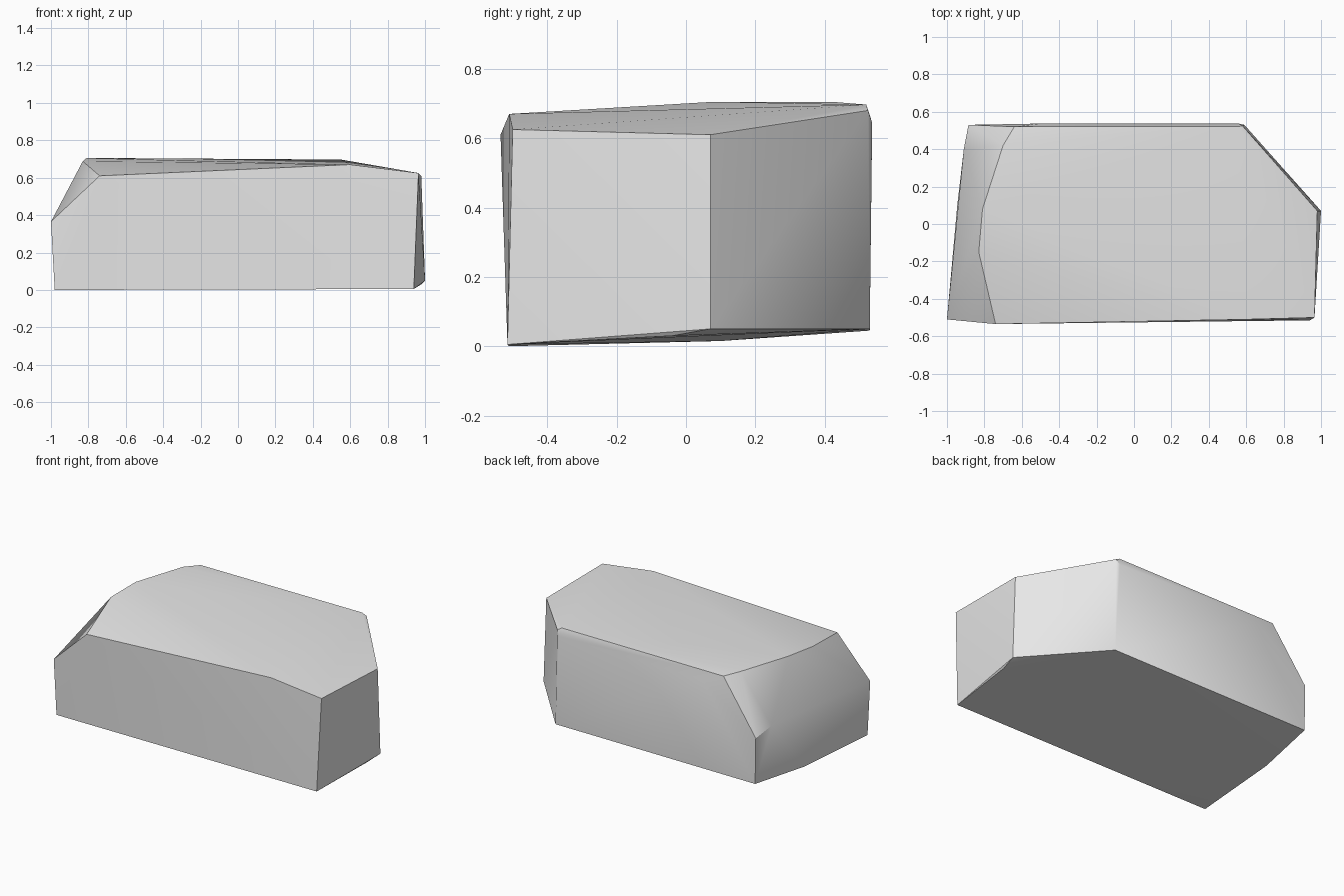
import bpy
import bmesh
import math

# Remove the default object
default_cube = bpy.data.objects.get("Cube")
if default_cube:
    bpy.data.objects.remove(default_cube, do_unlink=True)

# Stone colour
stone = bpy.data.materials.new("stone_grey")
stone.use_nodes = True
grey = (0.8, 0.8, 0.8, 1)
stone.diffuse_color = grey
stone.node_tree.nodes["Principled BSDF"].inputs["Base Color"].default_value = grey


def hull_object(name, rings, material, smooth_angle):
    """Wrap a tight convex skin round rings of corner points."""
    bm = bmesh.new()
    for ring in rings:
        for corner in ring:
            bm.verts.new(corner)
    hull = bmesh.ops.convex_hull(bm, input=bm.verts[:])
    # Drop any corner that ended up inside the skin
    loose = [v for v in bm.verts if not v.link_faces]
    bmesh.ops.delete(bm, geom=loose, context="VERTS")
    # Merge triangles that lie on one flat facet
    bmesh.ops.dissolve_limit(bm, angle_limit=math.radians(0.6),
                             verts=bm.verts[:], edges=bm.edges[:])
    bmesh.ops.recalc_face_normals(bm, faces=bm.faces[:])
    mesh = bpy.data.meshes.new(name)
    bm.to_mesh(mesh)
    bm.free()
    mesh.materials.append(material)
    obj = bpy.data.objects.new(name, mesh)
    bpy.context.collection.objects.link(obj)
    bpy.ops.object.select_all(action="DESELECT")
    obj.select_set(True)
    bpy.context.view_layer.objects.active = obj
    bpy.ops.object.shade_smooth_by_angle(angle=math.radians(smooth_angle))
    return obj


# Underside, slightly tilted up towards the back
base = [(-.98, -.51, 0), (.94, -.515, .005), (.98, -.04, .03), (1, .07, .05),
        (.59, .53, .05), (-.88, .53, .045), (-.945, .1, .015)]

# Shoulder where the left end starts to slope inwards
shoulder = [(-1, -.51, .365), (-.91, .4, .39), (-.885, .53, .35)]

# Soft bevel under the back rim
back_bevel = [(-.5, .537, .64), (.56, .537, .645)]

# Rim of the top
rim = [(-.74, -.535, .61), (.6, -.51, .67), (.965, -.5, .625), (.98, .07, .61),
       (.58, .525, .68), (.55, .52, .697), (-.64, .52, .695), (-.7, .42, .705),
       (-.81, .08, .705), (-.83, -.15, .688)]

hull_object("rock_block", [base, shoulder, back_bevel, rim], stone, 30)
